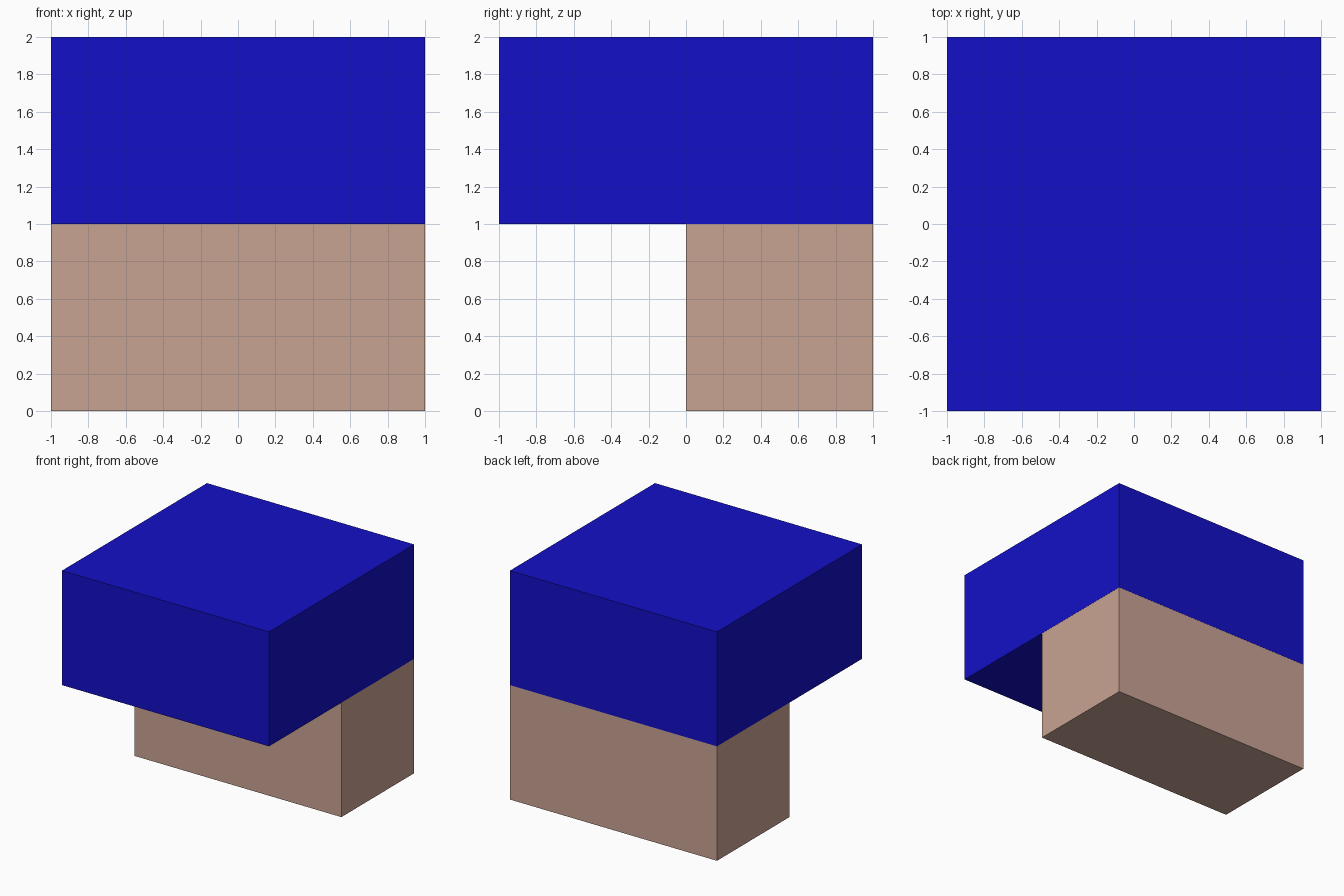
import bpy

if "Cube" in bpy.data.objects:
    bpy.data.objects.remove(bpy.data.objects["Cube"])


def make_material(name, rgb):
    mat = bpy.data.materials.new(name)
    mat.diffuse_color = (*rgb, 1.0)
    mat.use_nodes = True
    mat.node_tree.nodes["Principled BSDF"].inputs["Base Color"].default_value = mat.diffuse_color
    return mat


def box(name, low, high, mat):
    """Axis-aligned box between two corners."""
    center = [(a + b) / 2 for a, b in zip(low, high)]
    bpy.ops.mesh.primitive_cube_add(size=1, location=center)
    obj = bpy.context.object
    obj.name = name
    obj.scale = [b - a for a, b in zip(low, high)]
    bpy.ops.object.transform_apply(location=False, rotation=False, scale=True)
    obj.data.materials.append(mat)
    return obj


blue = make_material("blue", (0.007, 0.005, 0.58))
tan = make_material("tan", (0.584, 0.371, 0.296))

# Wide overhanging upper block
box("upper_block", (-1, -1, 1), (1, 1, 2), blue)

# Rear support rising through the upper block, a hair inside it so faces do not flicker
e = 0.001
box("rear_support", (-1 + e, 0, 0), (1 - e, 1 - e, 2 - e), tan)
